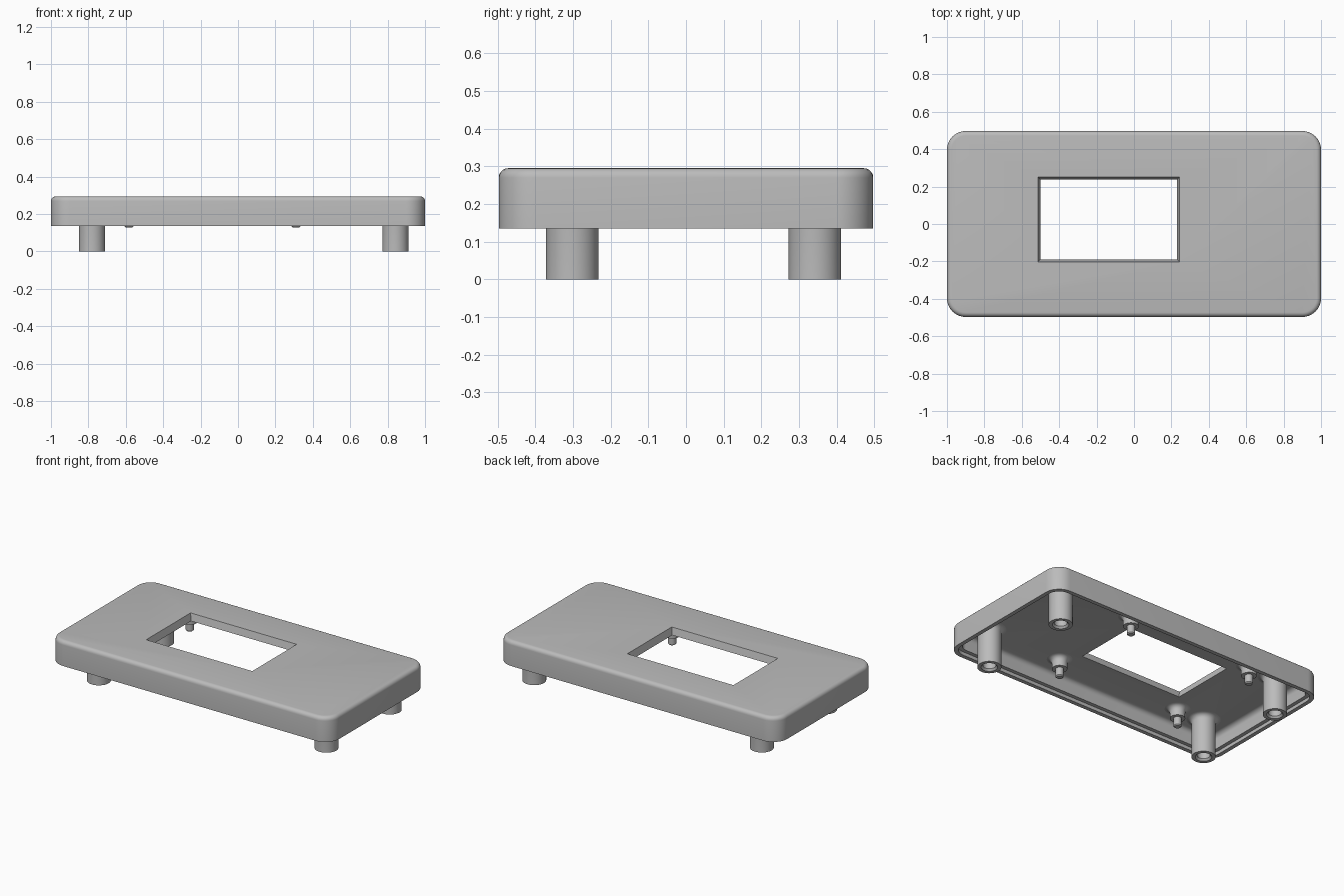
import bpy, bmesh
from math import pi, sin, cos, radians

if "Cube" in bpy.data.objects:
    bpy.data.objects.remove(bpy.data.objects["Cube"])

# Single plastic colour
GREY = (0.5, 0.5, 0.5, 1)
plastic = bpy.data.materials.new("grey plastic")
plastic.use_nodes = True
plastic.diffuse_color = GREY
plastic.node_tree.nodes["Principled BSDF"].inputs["Base Color"].default_value = GREY

HALF_X, HALF_Y, CORNER = 1.0, 0.497, 0.1
RIM, CEILING, TOP = 0.135, 0.25, 0.295


def finish(name, bm):
    bmesh.ops.recalc_face_normals(bm, faces=bm.faces)
    mesh = bpy.data.meshes.new(name)
    bm.to_mesh(mesh)
    bm.free()
    mesh.materials.append(plastic)
    obj = bpy.data.objects.new(name, mesh)
    bpy.context.collection.objects.link(obj)
    return obj


def activate(obj):
    bpy.ops.object.select_all(action='DESELECT')
    obj.select_set(True)
    bpy.context.view_layer.objects.active = obj


def smooth(obj):
    activate(obj)
    bpy.ops.object.shade_smooth_by_angle(angle=radians(32))


def loft(bm, rings):
    """Skin a stack of equal point rings and cap both ends."""
    loops = [[bm.verts.new(p) for p in ring] for ring in rings]
    for a, b in zip(loops, loops[1:]):
        n = len(a)
        for i in range(n):
            j = (i + 1) % n
            bm.faces.new((a[i], a[j], b[j], b[i]))
    bm.faces.new(loops[0])
    bm.faces.new(loops[-1])


def rounded_ring(inset, z, steps=10):
    r = CORNER - inset
    cx, cy = HALF_X - CORNER, HALF_Y - CORNER
    points = []
    for q, (sx, sy) in enumerate([(1, 1), (-1, 1), (-1, -1), (1, -1)]):
        for i in range(steps + 1):
            a = (q + i / steps) * pi / 2
            points.append((sx * cx + r * cos(a), sy * cy + r * sin(a), z))
    return points


def fillet(start, end, steps=5):
    """Quarter ellipse from start to end, leaving start vertically."""
    (u0, z0), (u1, z1) = start, end
    return [(u1 + (u0 - u1) * cos(i * pi / 2 / steps),
             z0 + (z1 - z0) * sin(i * pi / 2 / steps)) for i in range(steps + 1)]


def lathe(name, profile, x, y, segments=40):
    bm = bmesh.new()
    loft(bm, [[(x + r * cos(2 * pi * i / segments), y + r * sin(2 * pi * i / segments), z)
               for i in range(segments)] for r, z in profile])
    smooth(finish(name, bm))


# Lid shell: inner ceiling, inner wall, stepped lip, outer wall, rounded top
inner = fillet((0.05, CEILING - 0.03), (0.08, CEILING))[::-1]
profile = inner + [(0.05, RIM + 0.022), (0.026, RIM + 0.022), (0.026, RIM), (0, RIM)]
profile += fillet((0, TOP - 0.025), (0.025, TOP))
bm = bmesh.new()
loft(bm, [rounded_ring(inset, z) for inset, z in profile])
lid = finish("lid_shell", bm)

# Display window with sides that taper inward below
X0, X1, Y0, Y1 = -0.513, 0.243, -0.202, 0.25


def window_ring(grow, z):
    return [(X0 - grow, Y0 - grow, z), (X1 + grow, Y0 - grow, z),
            (X1 + grow, Y1 + grow, z), (X0 - grow, Y1 + grow, z)]


slope = 0.012 / (TOP - CEILING)
bm = bmesh.new()
loft(bm, [window_ring((z - TOP) * slope, z) for z in (CEILING - 0.02, TOP + 0.02)])
cutter = finish("window_cutter", bm)
cutter.hide_render = True
cut = lid.modifiers.new("window", 'BOOLEAN')
cut.object = cutter
cut.operation = 'DIFFERENCE'
cut.solver = 'EXACT'
activate(lid)
bpy.ops.object.modifier_apply(modifier=cut.name)
bpy.data.objects.remove(cutter)
smooth(lid)

# Hollow corner posts and stepped mounting pegs, flared where they meet the ceiling
BURIED = CEILING + 0.01
post = [(0.038, 0.15), (0.038, 0.012), (0.048, 0), (0.07, 0)]
post += fillet((0.07, CEILING - 0.03), (0.1, CEILING)) + [(0.1, BURIED)]
peg = [(0.018, 0.129), (0.024, 0.135), (0.024, 0.185), (0.045, 0.185)]
peg += fillet((0.045, CEILING - 0.03), (0.075, CEILING)) + [(0.075, BURIED)]

for side, y in (("front", -0.302), ("back", 0.342)):
    for hand, post_x, peg_x in (("right", -0.78, -0.583), ("left", 0.842, 0.31)):
        lathe(f"{side}_{hand}_post", post, post_x, y)
        lathe(f"{side}_{hand}_peg", peg, peg_x, y)
